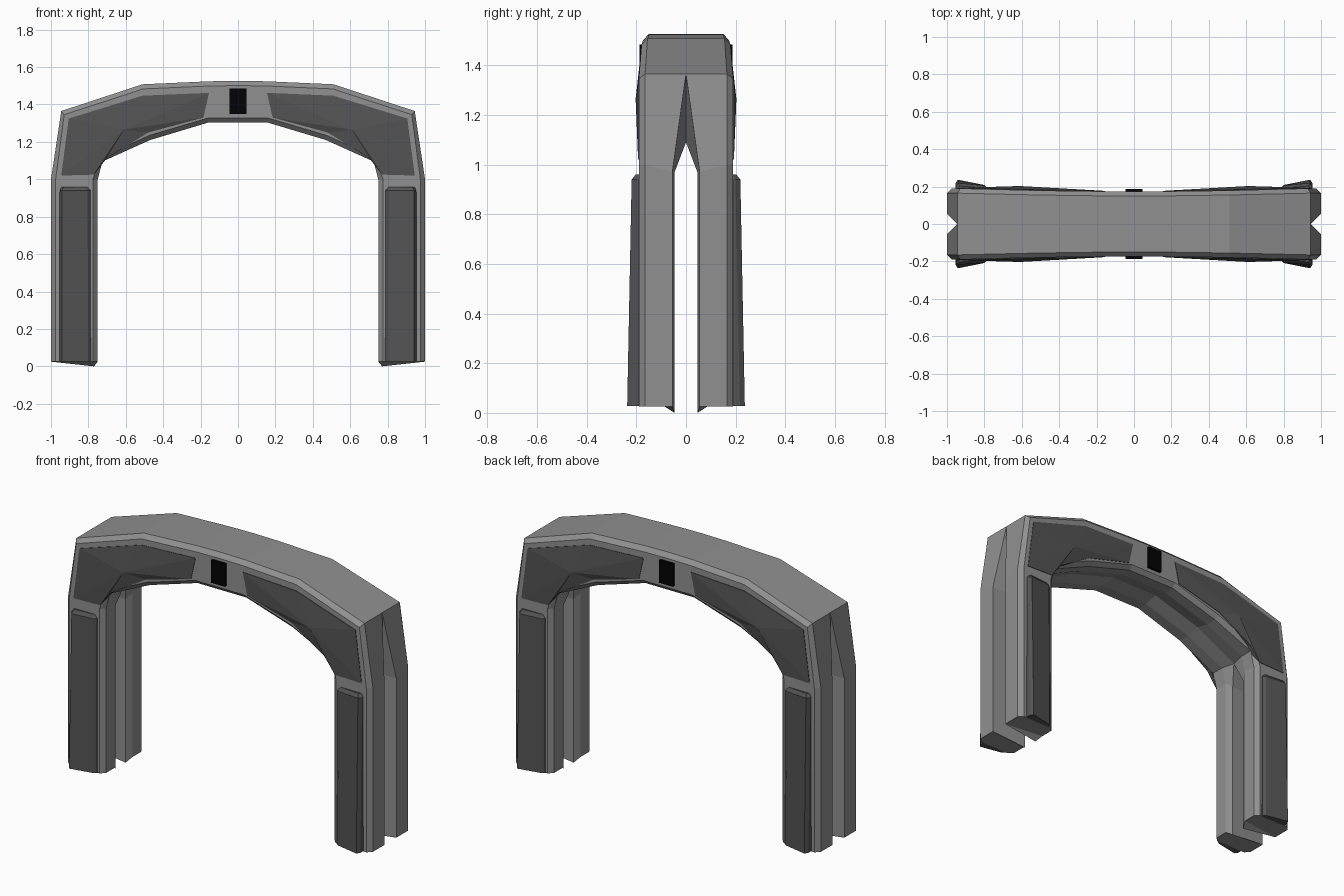
import bpy, bmesh
from mathutils import Vector

if "Cube" in bpy.data.objects:
    bpy.data.objects.remove(bpy.data.objects["Cube"])


def material(name, v):
    m = bpy.data.materials.new(name)
    m.diffuse_color = (v, v, v, 1)
    m.use_nodes = True
    m.node_tree.nodes["Principled BSDF"].inputs["Base Color"].default_value = m.diffuse_color
    return m


grey = material("frame_grey", 0.28)
dark = material("dark_panel", 0.088)
black = material("black", 0.001)


def make(name, verts, faces, mat, axes=(True, True)):
    """Mesh from points and faces, mirrored over x and/or y."""
    bm = bmesh.new()
    vs = [bm.verts.new(v) for v in verts]
    for f in faces:
        bm.faces.new([vs[i] for i in f])
    bmesh.ops.recalc_face_normals(bm, faces=bm.faces)
    me = bpy.data.meshes.new(name)
    bm.to_mesh(me)
    bm.free()
    ob = bpy.data.objects.new(name, me)
    bpy.context.collection.objects.link(ob)
    me.materials.append(mat)
    mod = ob.modifiers.new("mirror", 'MIRROR')
    mod.use_axis = (axes[0], axes[1], False)
    mod.merge_threshold = 0.0005
    return ob


def loft(rings, n, skip=lambda r, i: False):
    """Quads joining consecutive rings of n points."""
    return [(r * n + i, r * n + (i + 1) % n, (r + 1) * n + (i + 1) % n, (r + 1) * n + i)
            for r in range(rings - 1) for i in range(n) if not skip(r, i)]


# Arch frame: stations of outer point, inner point, gap half width, face edge y, front y
stations = [
    ((1.00, 0.025), (0.75, 0.025), 0.05, 0.165, 0.190),
    ((1.00, 1.00), (0.75, 1.00), 0.05, 0.165, 0.190),
    ((0.945, 1.365), (0.725, 1.095), 0.0, 0.165, 0.190),
    ((0.51, 1.508), (0.47, 1.21), 0.0, 0.155, 0.179),
    ((0.15, 1.524), (0.16, 1.303), 0.0, 0.15, 0.174),
    ((0.0, 1.526), (0.0, 1.303), 0.0, 0.15, 0.174),
]
pts = []
for o, i, gap, yt, yf in stations:
    o, i = Vector(o), Vector(i)
    d = (o - i).normalized() * 0.025
    ring = [(o, gap * 1.1), (o, yt), (o - d, yf), (i + d, yf), (i, yt), (i, 0.085), (i + d * 0.8, gap * 0.92)]
    for p, y in ring:
        pts.append((p.x, -y, p.y))
pts[6] = (0.77, -0.046, 0.0)         # lowest tip of the foot
pts[7] = (1.0, -0.055, 0.97)         # start of the closing gap
pts[13] = (0.77, -0.046, 0.97)
pts[20] = (0.74, 0.0, 1.09)          # inner end of the gap
faces = loft(len(stations), 7, lambda r, i: i == 6 and r >= 2)
faces += [(0, 5, 6), (0, 1, 2, 3, 4, 5)]
make("arch_frame", pts, faces, grey)

# Leg pads, flared outward toward the ground
section = [(0.955, 0.15), (0.955, 0.217), (0.942, 0.237), (0.802, 0.209), (0.787, 0.196), (0.787, 0.15)]
pts = []
for z, d_out, d_in, inset in ((0.027, 0, 0, 0), (0.94, 0.018, 0.003, 0.002), (0.96, 0.034, 0.016, 0.01)):
    for x, y in section:
        outer = x > 0.87
        dy = 0 if y == 0.15 else d_out if outer else d_in
        pts.append((x - inset if outer else x + inset, dy - y, z))
make("leg_pad", pts, loft(3, 6) + [tuple(range(6)), tuple(range(12, 18))], dark)

# Shoulder panels: faceted, rising to one ridge point
outline = [(0.945, 1.02), (0.905, 1.325), (0.51, 1.447), (0.155, 1.462), (0.185, 1.33),
           (0.48, 1.25), (0.70, 1.115), (0.77, 1.025)]


def front_y(x):
    if x < 0.5:
        return 0.174 + 0.005 * max(0, x - 0.15) / 0.35
    return min(0.19, 0.179 + 0.011 * (x - 0.5) / 0.25)


n = len(outline)
pts = [(x, -(front_y(x) - 0.02), z) for x, z in outline]
pts += [(x, -(front_y(x) + 0.003), z) for x, z in outline]
pts.append((0.61, -0.203, 1.265))
make("shoulder_panel", pts,
     loft(2, n) + [tuple(range(n))] + [(n + i, n + (i + 1) % n, 2 * n) for i in range(n)], dark)

# Plain centre plate in place of the marking
w, z0, z1 = 0.045, 1.35, 1.485
pts = [(sx * w, -y, z) for y in (0.16, 0.188) for sx, z in ((-1, z0), (1, z0), (1, z1), (-1, z1))]
make("centre_plate", pts, loft(2, 4) + [(0, 1, 2, 3), (4, 5, 6, 7)], black, (False, True))
